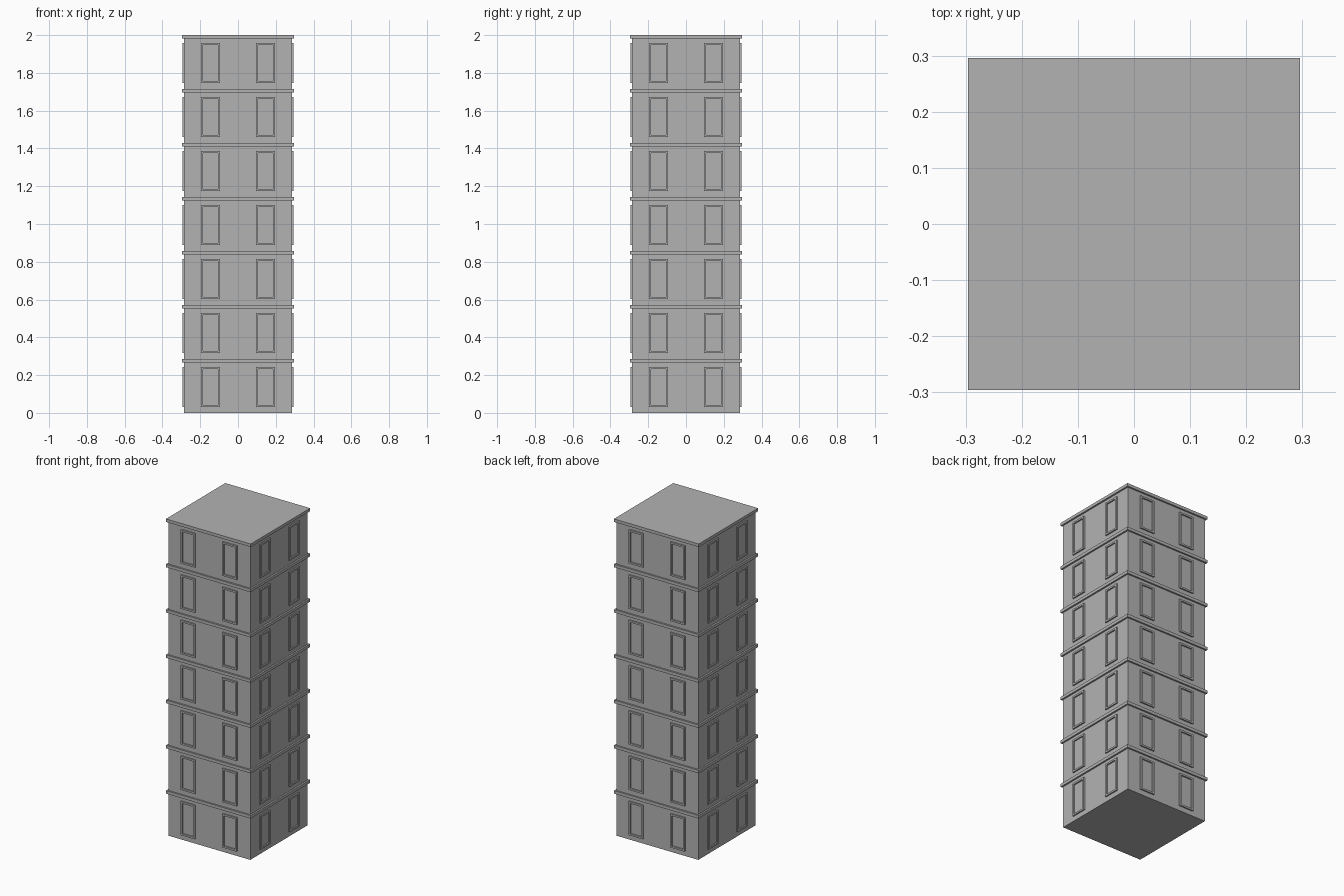
import bpy, bmesh
from mathutils import Matrix, Vector
from math import pi

if "Cube" in bpy.data.objects:
    bpy.data.objects.remove(bpy.data.objects["Cube"])

FLOORS = 7
H = 2 / FLOORS       # storey height
W = 0.2857           # wall half width
BAND = 0.296         # ledge half width
BAND_H = 0.019
OUT = 0.0085         # how far the frames stand off the wall

grey = bpy.data.materials.new("mid_grey")
grey.diffuse_color = (0.45, 0.45, 0.45, 1)
grey.use_nodes = True
grey.node_tree.nodes["Principled BSDF"].inputs["Base Color"].default_value = grey.diffuse_color


def add_box(bm, lo, hi):
    lo, hi = Vector(lo), Vector(hi)
    m = Matrix.Translation((lo + hi) / 2) @ Matrix.Diagonal((*(hi - lo), 1))
    return bmesh.ops.create_cube(bm, size=1, matrix=m)["verts"]


def finish(name, bm):
    mesh = bpy.data.meshes.new(name)
    bm.to_mesh(mesh)
    bm.free()
    mesh.materials.append(grey)
    ob = bpy.data.objects.new(name, mesh)
    bpy.context.collection.objects.link(ob)
    return ob


def stack(ob):
    mod = ob.modifiers.new("floors", "ARRAY")
    mod.count = FLOORS
    mod.use_relative_offset = False
    mod.use_constant_offset = True
    mod.constant_offset_displace = (0, 0, H)


# Tower walls
bm = bmesh.new()
add_box(bm, (-W, -W, 0), (W, W, 2 - BAND_H / 2))
finish("tower_walls", bm)

# Ledge at the top of every floor, the last one being the roof edge
bm = bmesh.new()
add_box(bm, (-BAND, -BAND, H - BAND_H), (BAND, BAND, H))
stack(finish("floor_ledges", bm))

# Raised window frames: two per side on all four sides
x0, x1, z0, z1, t = 0.095, 0.195, 0.031, 0.244, 0.011
bm = bmesh.new()
for side in range(4):
    for cx in (-0.145, 0.145):
        a, b = cx - (x1 - x0) / 2, cx + (x1 - x0) / 2
        # Square-cornered ring: outer and inner loops, front face plus sides
        loops = []
        for inset, y in ((0, -W), (0, -W - OUT), (t, -W - OUT), (t, -W)):
            l, r, d, u = a + inset, b - inset, z0 + inset, z1 - inset
            loops.append([bm.verts.new(Matrix.Rotation(side * pi / 2, 3, "Z") @ Vector(p))
                          for p in ((l, y, d), (r, y, d), (r, y, u), (l, y, u))])
        for p, q in zip(loops, loops[1:]):
            for i in range(4):
                j = (i + 1) % 4
                bm.faces.new((p[i], p[j], q[j], q[i]))
stack(finish("window_frames", bm))
